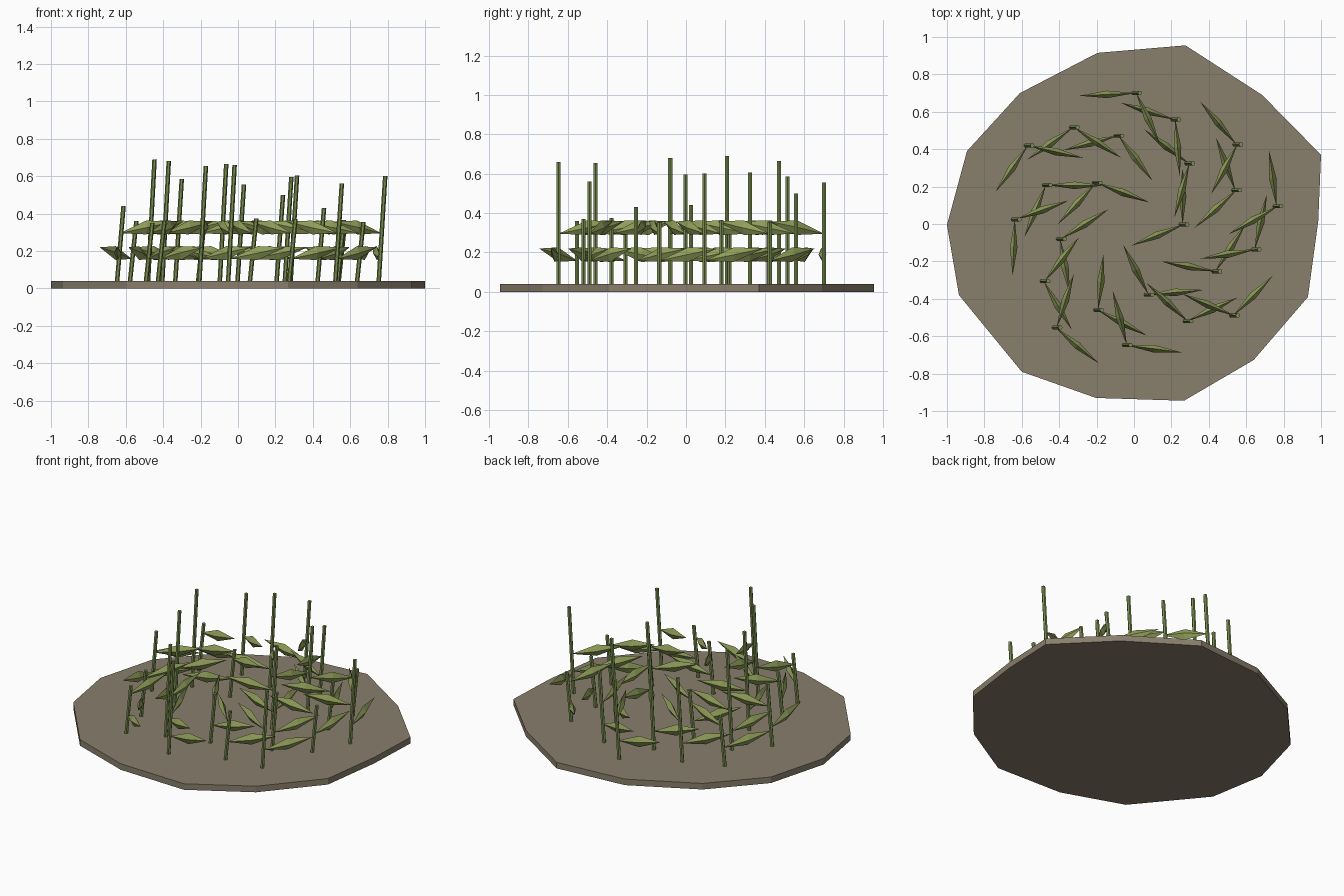
import bpy, bmesh, math
from mathutils import Vector

if "Cube" in bpy.data.objects:
    bpy.data.objects.remove(bpy.data.objects["Cube"])


def material(name, rgb):
    m = bpy.data.materials.new(name)
    m.diffuse_color = (*rgb, 1)
    m.use_nodes = True
    m.node_tree.nodes["Principled BSDF"].inputs["Base Color"].default_value = m.diffuse_color
    return m


def finish(bm, name, mat):
    bmesh.ops.recalc_face_normals(bm, faces=bm.faces)
    me = bpy.data.meshes.new(name)
    bm.to_mesh(me)
    bm.free()
    me.materials.append(mat)
    ob = bpy.data.objects.new(name, me)
    bpy.context.collection.objects.link(ob)
    return ob


soil = material("soil", (0.25, 0.21, 0.15))
stem_green = material("stem_green", (0.20, 0.28, 0.08))
leaf_green = material("leaf_green", (0.28, 0.34, 0.10))

# Irregular fourteen-sided ground slab
outline = [(.985, .015), (1, .37), (.685, .69), (.275, .955), (-.195, .915),
           (-.61, .70), (-.893, .39), (-1, -.005), (-.936, -.38), (-.6, -.79),
           (-.203, -.93), (.267, -.945), (.64, -.727), (.93, -.39)]
bm = bmesh.new()
face = bm.faces.new([bm.verts.new((x, y, 0)) for x, y in outline])
ext = bmesh.ops.extrude_face_region(bm, geom=[face])
bmesh.ops.translate(bm, vec=(0, 0, .04),
                    verts=[v for v in ext["geom"] if isinstance(v, bmesh.types.BMVert)])
finish(bm, "ground", soil)


# Six-sided stem leaning slightly to the right
def stem(name, x, y, top, r=.012, n=6):
    bm = bmesh.new()
    rings = []
    for cx, z in ((x, .03), (x + .035, top)):
        rings.append([bm.verts.new((cx + r * math.cos(math.tau * k / n),
                                    y + r * math.sin(math.tau * k / n), z))
                      for k in range(n)])
    low, high = rings
    for k in range(n):
        j = (k + 1) % n
        bm.faces.new((low[k], low[j], high[j], high[k]))
    bm.faces.new(low[::-1])
    bm.faces.new(high)
    finish(bm, name, stem_green)


# Spindle-shaped leaf with a diamond cross-section, rising to its tip
def leaf(name, x, y, z, az, length=.3, rise=.062, w=.02, h=.037):
    bm = bmesh.new()
    d = Vector((math.cos(az), math.sin(az), 0))
    s = Vector((-d.y, d.x, 0))
    up = Vector((0, 0, 1))
    base = Vector((x, y, z))
    end = base + d * length + up * rise
    mid = (base + end) / 2
    a, b = bm.verts.new(base), bm.verts.new(end)
    ring = [bm.verts.new(mid + o) for o in (s * w, up * h, -s * w, -up * h)]
    for k in range(4):
        j = (k + 1) % 4
        bm.faces.new((a, ring[k], ring[j]))
        bm.faces.new((b, ring[j], ring[k]))
    finish(bm, name, leaf_green)


# Plants set out on a golden-angle spiral, two leaves each
heights = [.595, .36, .375, .605, .68, .43, .665, .655, .365, .69, .37, .5,
           .35, .355, .585, .66, .355, .44, .56, .555, .36, .6, .36]
for i, top in enumerate(heights):
    ang = i * math.radians(137.51)
    r = .22 + .111 * math.sqrt(i)
    x, y = .03 + r * math.cos(ang), r * math.sin(ang) - .003
    stem(f"stem_{i + 1}", x, y, top)
    leaf(f"lower_leaf_{i + 1}", x + .01, y, .158, ang + math.radians(90))
    leaf(f"upper_leaf_{i + 1}", x + .015, y, .295, ang + math.radians(202))
